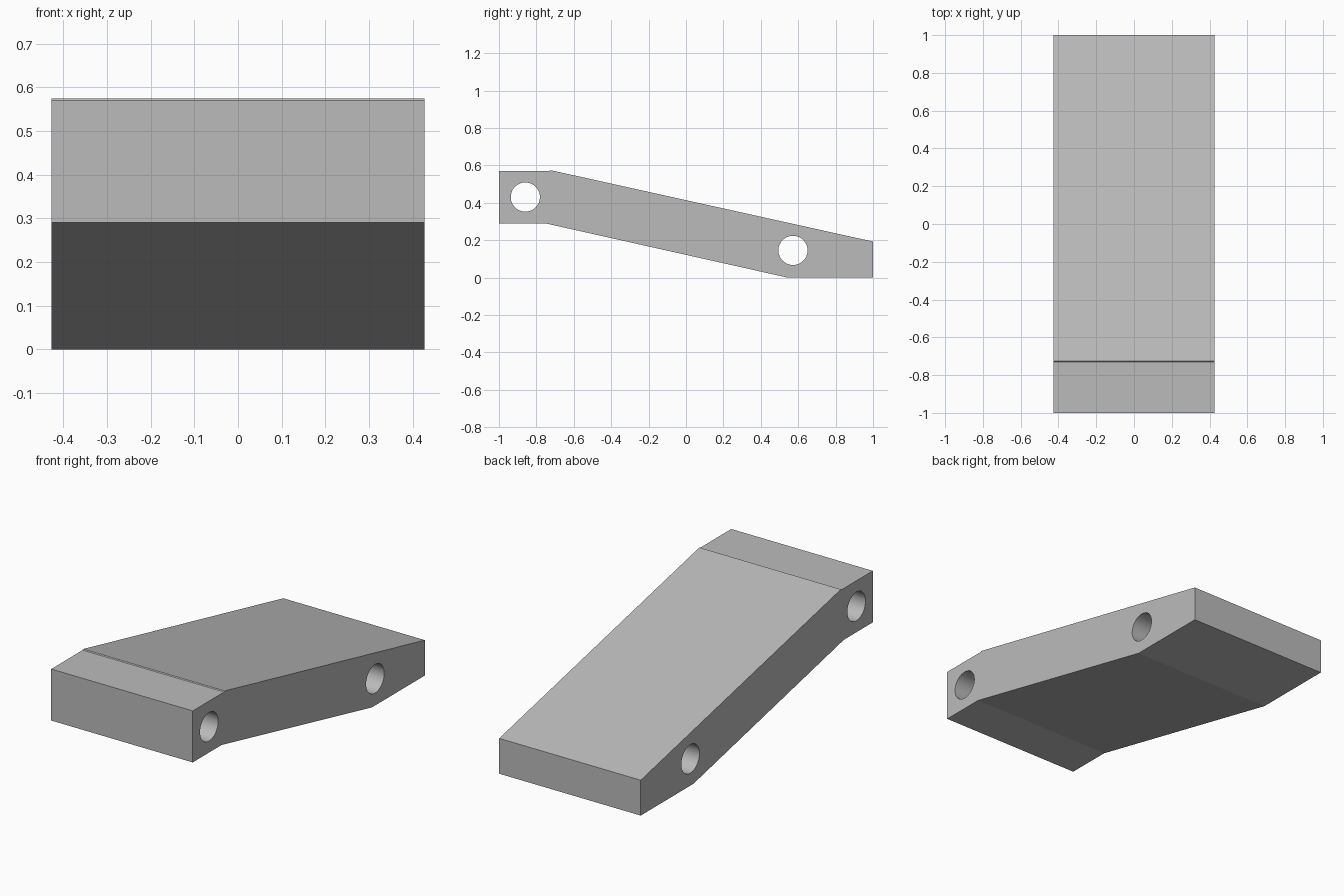
import bpy
import bmesh
from math import radians

cube = bpy.data.objects.get("Cube")
if cube:
    bpy.data.objects.remove(cube, do_unlink=True)

HALF_WIDTH = 0.427
HOLE_RADIUS = 0.078

# Single flat grey
grey = bpy.data.materials.new("light grey")
grey.use_nodes = True
colour = (0.5, 0.5, 0.5, 1)
grey.diffuse_color = colour
grey.node_tree.nodes["Principled BSDF"].inputs["Base Color"].default_value = colour

# Side profile (y, z): raised front block, sloped span, low rear foot
profile = [(-1, 0.29), (-0.75, 0.29), (0.545, 0), (1, 0), (1, 0.193),
           (-0.725, 0.575), (-0.73, 0.571), (-1, 0.571)]
bm = bmesh.new()
side = bm.faces.new([bm.verts.new((-HALF_WIDTH, y, z)) for y, z in profile])
extruded = bmesh.ops.extrude_face_region(bm, geom=[side])
bmesh.ops.translate(bm, vec=(2 * HALF_WIDTH, 0, 0),
                    verts=[v for v in extruded["geom"] if isinstance(v, bmesh.types.BMVert)])
# Extruding may leave the starting cap in place or drop it; keep the body closed
bmesh.ops.holes_fill(bm, edges=[e for e in bm.edges if e.is_boundary], sides=0)
bmesh.ops.recalc_face_normals(bm, faces=bm.faces)
mesh = bpy.data.meshes.new("link_body")
bm.to_mesh(mesh)
bm.free()
mesh.materials.append(grey)
body = bpy.data.objects.new("link_body", mesh)
bpy.context.collection.objects.link(body)


def bore(y, z):
    """Cut a round pin hole through the full width of the body."""
    bpy.ops.mesh.primitive_cylinder_add(vertices=64, radius=HOLE_RADIUS, depth=3 * HALF_WIDTH,
                                        location=(0, y, z), rotation=(0, radians(90), 0))
    cutter = bpy.context.object
    cutter.name = "pin_hole_cutter"
    cutter.hide_render = True
    cutter.data.materials.append(grey)
    cut = body.modifiers.new("pin_hole", 'BOOLEAN')
    cut.operation = 'DIFFERENCE'
    cut.solver = 'EXACT'
    cut.object = cutter
    bpy.ops.object.select_all(action='DESELECT')
    body.select_set(True)
    bpy.context.view_layer.objects.active = body
    bpy.ops.object.modifier_apply(modifier=cut.name)
    bpy.data.objects.remove(cutter, do_unlink=True)


# Pin holes at the front block and rear foot
for y, z in [(-0.859, 0.431), (0.572, 0.146)]:
    bore(y, z)

# Smooth bores, crisp outer edges
bpy.ops.object.shade_smooth_by_angle(angle=radians(10))
